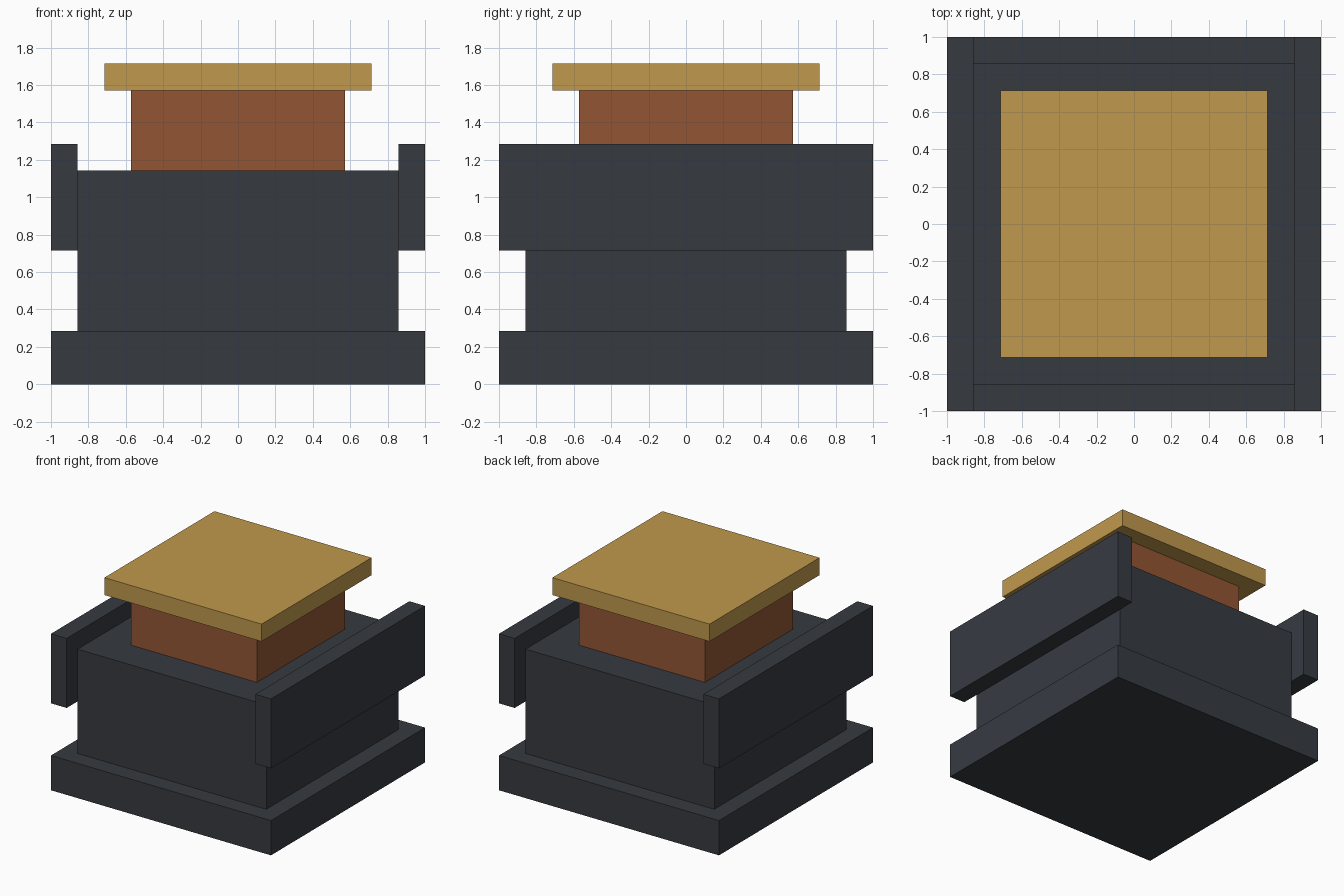
import bpy

if "Cube" in bpy.data.objects:
    bpy.data.objects.remove(bpy.data.objects["Cube"])

U = 1 / 7  # design module


def material(name, rgb):
    m = bpy.data.materials.new(name)
    m.diffuse_color = (*rgb, 1)
    m.use_nodes = True
    m.node_tree.nodes["Principled BSDF"].inputs["Base Color"].default_value = m.diffuse_color
    return m


dark = material("dark slate", (0.037, 0.043, 0.053))
brown = material("rust brown", (0.29, 0.093, 0.034))
gold = material("brass gold", (0.53, 0.32, 0.075))


def box(name, mat, x, y, z):
    """Box spanning the (min, max) ranges, given in modules."""
    spans = (x, y, z)
    bpy.ops.mesh.primitive_cube_add(size=1, location=[(a + b) / 2 * U for a, b in spans])
    ob = bpy.context.object
    ob.name = name
    ob.scale = [(b - a) * U for a, b in spans]
    bpy.ops.object.transform_apply(location=False, rotation=False, scale=True)
    ob.data.materials.append(mat)
    return ob


# Stacked square tiers: name, material, half width, bottom, top
for name, mat, half, low, high in (
    ("base", dark, 7, 0, 2),
    ("body", dark, 6, 2, 8),
    ("neck", brown, 4, 8, 11),
    ("cap", gold, 5, 11, 12),
):
    box(name, mat, (-half, half), (-half, half), (low, high))

# Side rails along both flanks
box("right_rail", dark, (6, 7), (-7, 7), (5, 9))
box("left_rail", dark, (-7, -6), (-7, 7), (5, 9))
